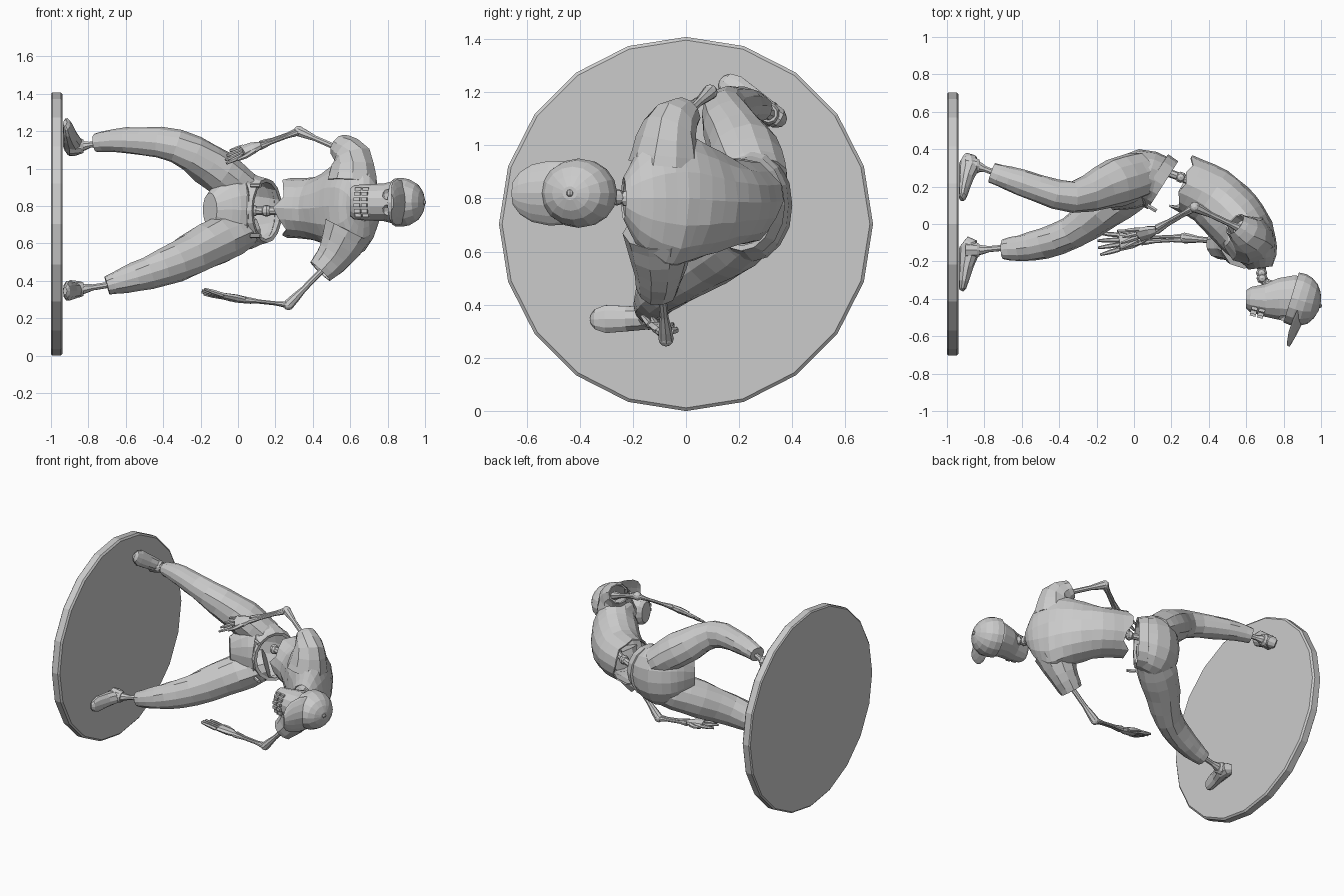
import bpy, bmesh, math, random
from mathutils import Vector, Matrix

if "Cube" in bpy.data.objects:
    bpy.data.objects.remove(bpy.data.objects["Cube"])

random.seed(4)
CX = Vector((.81, -.39, .82))          # head centre
UP = Vector((.97, -.25, 0)).normalized()   # crown direction
FWD = Vector((-.25, -.97, 0)).normalized() # face direction


def add(name, bm):
    bmesh.ops.recalc_face_normals(bm, faces=bm.faces)
    me = bpy.data.meshes.new(name)
    bm.to_mesh(me)
    bm.free()
    ob = bpy.data.objects.new(name, me)
    bpy.context.collection.objects.link(ob)
    return ob


def refine(secs, n):
    """Catmull-Rom interpolation of (x, y, z, ru, rv) sections."""
    out = []
    for i in range(len(secs) - 1):
        p = [secs[max(i - 1, 0)], secs[i], secs[i + 1], secs[min(i + 2, len(secs) - 1)]]
        for k in range(n):
            t = k / n
            out.append([.5 * (2 * b + (c - a) * t + (2 * a - 5 * b + 4 * c - d) * t * t
                              + (3 * b - a - 3 * c + d) * t ** 3) for a, b, c, d in zip(*p)])
    return out + [list(secs[-1])]


def loft(name, secs, sides=10, ref=(0, 0, 1), n=1, caps=(True, True), jitter=0, thick=0, fray=0):
    """Tube through sections; ru runs along ref, rv across it."""
    secs = refine([s if len(s) == 5 else (*s, s[3]) for s in secs], n)
    bm, rings = bmesh.new(), []
    pts = [Vector(s[:3]) for s in secs]
    for i, s in enumerate(secs):
        t = (pts[min(i + 1, len(pts) - 1)] - pts[max(i - 1, 0)]).normalized()
        u = Vector(ref)
        u = (u - t * u.dot(t)).normalized()
        v = t.cross(u)
        ring = []
        for k in range(sides):
            a = 2 * math.pi * k / sides
            j = 1 + random.uniform(-jitter, jitter)
            co = pts[i] + (u * math.cos(a) * s[3] + v * math.sin(a) * s[4]) * j
            if fray and i == 0:
                co += t * random.uniform(-fray, fray)
            ring.append(bm.verts.new(co))
        rings.append(ring)
    for r, q in zip(rings, rings[1:]):
        for k in range(sides):
            bm.faces.new((r[k], r[(k + 1) % sides], q[(k + 1) % sides], q[k]))
    for flag, r in zip(caps, (rings[0], rings[-1])):
        if flag:
            bm.faces.new(r)
    ob = add(name, bm)
    if thick:
        m = ob.modifiers.new("cloth", "SOLIDIFY")
        m.thickness = thick
    return ob


def bone(name, a, b, r=.016):
    a, b = Vector(a), Vector(b)
    secs = [(*a.lerp(b, t), r * k) for t, k in ((0, 1.5), (.12, 1.3), (.3, .85), (.7, .85), (.88, 1.3), (1, 1.5))]
    return loft(name, secs, 8, ref=(.2, .9, .3))


def ball(name, co, r, segs=10):
    bm = bmesh.new()
    bmesh.ops.create_uvsphere(bm, u_segments=segs, v_segments=segs // 2 + 1, radius=r)
    bmesh.ops.translate(bm, verts=bm.verts, vec=co)
    return add(name, bm)


def head_pt(up, fwd, side=0):
    return CX + UP * up + FWD * fwd + Vector((0, 0, side))


# base disc, standing upright on its rim
bm = bmesh.new()
secs = [(-1, .695), (-.993, .704), (-.947, .704), (-.937, .692)]
bm.free()
loft("base_disc", [(x, 0, .704, r) for x, r in secs], 20)

# trouser legs
loft("upper_trouser_leg", [(-.76, .275, 1.14, .05, .055), (-.6, .22, 1.15, .07, .07),
     (-.33, .145, 1.12, .09, .085), (-.1, .22, .98, .12, .13), (.05, .27, .87, .10, .12)],
     12, n=3, jitter=.04)
loft("lower_trouser_leg", [(-.7, -.135, .375, .05, .055), (-.55, -.12, .42, .078, .078),
     (-.33, -.045, .5, .105, .09), (-.1, .14, .62, .125, .13), (.05, .25, .68, .10, .12)],
     12, n=3, jitter=.04)
# hollow hips with waistband
loft("trouser_hips", [(-.15, .12, .78, .09, .06), (-.06, .19, .78, .19, .13), (.04, .25, .775, .215, .15),
     (.14, .215, .775, .17, .145)], 16, n=3, caps=(True, False), jitter=.015, thick=.012)
loft("waistband", [(.10, .242, .775, .187, .155), (.155, .207, .775, .172, .152)], 16,
     caps=(False, False), thick=.02)
for z in (.64, .91):
    loft("belt_loop", [(.07, .10, z, .012), (.12, .07, z, .012)], 6)

# shoes and ankle bones
for name, heel, toe, ankle, hem in (
        ("upper", (.355, 1.095), (.135, 1.245), (.31, 1.12), (-.68, .25, 1.145)),
        ("lower", (-.09, .35), (-.355, .345), (-.14, .355), (-.62, -.12, .39))):
    prof = [(0, .03, .03), (.06, .05, .042), (.25, .055, .045), (.5, .04, .05), (.8, .027, .055), (.95, .02, .04), (1, .012, .02)]
    path = [(-.937 + h, heel[0] + (toe[0] - heel[0]) * t, heel[1] + (toe[1] - heel[1]) * t, h, w)
            for t, h, w in prof]
    loft(name + "_shoe", path, 10, ref=(1, 0, 0))
    loft(name + "_shoe_collar", [(-.9, *ankle, .05), (-.84, *ankle, .042), (-.825, *ankle, .034)], 10)
    bone(name + "_shin_bone", (-.84, *ankle), hem, .02)

# spine with vertebrae
spine = refine([(.08, .3, .775), (.25, .25, .775), (.45, .14, .78), (.62, -.06, .79), (.68, -.22, .8),
                (.685, -.29, .81), (.75, -.35, .82)], 4)
loft("spine", [(*p, .022) for p in spine], 8)
for p in spine[::2]:
    ball("vertebra", p, .032, 8)

# shirt, hollow with a ragged hem
loft("shirt_body", [(.27, .22, .79, .16, .15), (.41, .15, .785, .17, .16), (.53, .04, .79, .22, .165),
     (.61, -.07, .8, .265, .15), (.66, -.16, .8, .21, .11), (.675, -.235, .8, .08, .065)],
     16, n=3, caps=(False, False), jitter=.02, thick=.01, fray=.045)
loft("upper_sleeve", [(.61, -.08, .93, .14), (.61, -.06, 1.06, .105), (.54, 0, 1.125, .065)],
     10, ref=(0, 1, 0), n=3, caps=(True, False), jitter=.03, thick=.008)
loft("lower_sleeve", [(.59, -.1, .67, .14), (.52, -.1, .54, .10), (.44, -.11, .45, .075)],
     10, ref=(0, 1, 0), n=3, caps=(True, False), jitter=.03, thick=.008)


def arm(name, shoulder, elbow, wrist, tip, spread):
    """Bare bones with a spread hand at the end."""
    s, e, w, t = map(Vector, (shoulder, elbow, wrist, tip))
    sp = Vector(spread).normalized()
    bone(name + "_upper_arm", s, e, .019)
    ball(name + "_elbow", e, .029)
    for k in (-1, 1):
        bone(name + "_forearm", e + sp * k * .008, w + sp * k * .013, .012)
    kn = w.lerp(t, .5)
    loft(name + "_palm", [(*w, .022, .018), (*w.lerp(t, .2), .04, .022), (*kn, .048, .018)], 8, ref=sp)
    d = (t - w).normalized()
    curl = d.cross(sp)
    for i in range(4):
        k = (i - 1.5) * .026
        end = t + sp * k * 1.5 - d * abs(i - 1.4) * .012 + curl * .004 * i
        a = kn + sp * k
        loft(name + "_finger", [(*a, .013), (*a.lerp(end, .5), .0125), (*end, .007)], 6, ref=sp)
    a = w.lerp(t, .15) - sp * .03
    loft(name + "_thumb", [(*a, .015), (*(a + d * .05 - sp * .025), .013), (*(a + d * .095 - sp * .032), .007)],
         6, ref=curl)


arm("upper", (.6, -.04, 1.08), (.325, .09, 1.2), (.12, -.03, 1.125), (-.07, -.09, 1.06), (.1, .6, .5))
arm("lower", (.54, -.1, .55), (.27, -.075, .272), (.04, -.085, .297), (-.2, -.11, .34), (0, -1, .15))

# skull: face and jaw, with eye sockets cut in
skull = loft("skull", [(*head_pt(u, f), sd, fw) for u, f, sd, fw in (
    (-.2, .065, .075, .05), (-.18, .06, .092, .068), (-.1, .045, .098, .09), (-.03, .02, .10, .115),
    (.04, .0, .118, .13), (.1, .0, .118, .128), (.14, 0, .08, .09))], 14)
for s in (-.048, .048):
    eye = ball("eye_socket_cutter", head_pt(.025, .125, s), .036)
    eye.hide_render = eye.hide_viewport = True
    m = skull.modifiers.new("socket", "BOOLEAN")
    m.operation, m.object = "DIFFERENCE", eye
for row in (-.105, -.145):
    for i in range(6):
        bm = bmesh.new()
        a = (i - 2.5) * .38
        rot = Matrix((FWD, UP, (0, 0, 1))).transposed().to_4x4()
        bmesh.ops.create_cube(bm, size=1, matrix=Matrix.Translation(
            head_pt(row, .045 + .085 * math.cos(a), .085 * math.sin(a))) @ rot
            @ Matrix.Diagonal((.03, .032, .02, 1)))
        add("tooth", bm)

# cap dome, band, brim and button
loft("cap_dome", [(*head_pt(u, f), .128 * r, .14 * r) for u, f, r in (
    (.03, -.005, 1), (.07, -.003, 1.02), (.11, 0, .96), (.15, 0, .78), (.175, 0, .52), (.19, 0, .2))], 16)
brim = loft("cap_brim", [(*head_pt(u, f), w, .008) for u, f, w in (
    (.125, .04, .118), (.115, .11, .122), (.1, .18, .108), (.088, .225, .08), (.08, .25, .045))], 16)
for v in brim.data.vertices:
    v.co -= UP * 3.2 * (v.co.z - CX.z) ** 2
ball("cap_button", head_pt(.188, 0), .014, 8)
